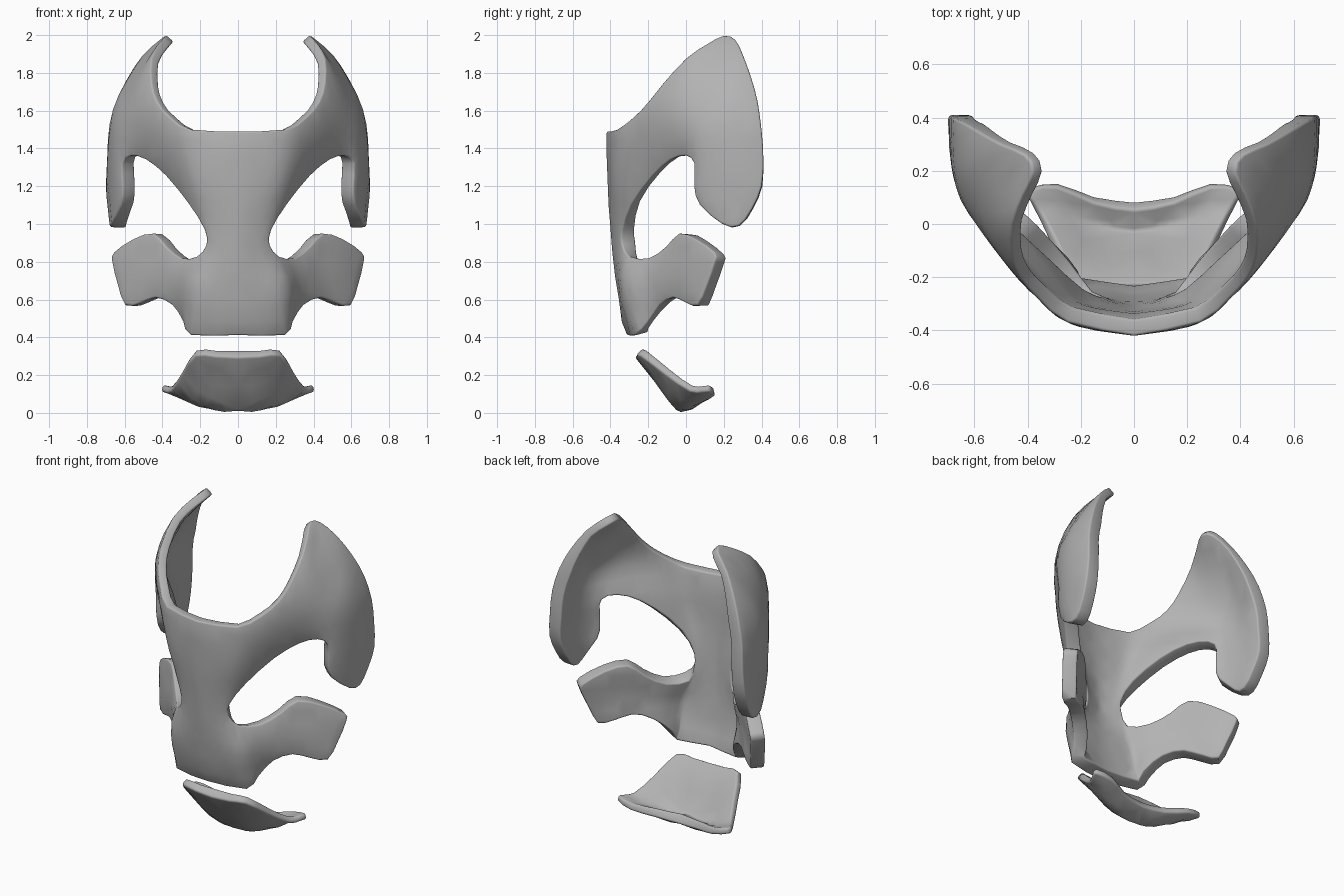
import bpy, bmesh
from math import log
from mathutils import Vector
from mathutils.geometry import delaunay_2d_cdt, intersect_point_line

if "Cube" in bpy.data.objects:
    bpy.data.objects.remove(bpy.data.objects["Cube"], do_unlink=True)

grey = bpy.data.materials.new("plain_grey")
grey.use_nodes = True
colour = (0.45, 0.45, 0.45, 1)
grey.diffuse_color = colour
grey.node_tree.nodes["Principled BSDF"].inputs["Base Color"].default_value = colour


def smooth_rim(points):
    """Round an open rim by adding one curve point in each span."""
    pts = [Vector(p) for p in points]
    out = []
    for i in range(len(pts) - 1):
        a, b, c, d = (pts[max(0, min(j, len(pts) - 1))] for j in range(i - 1, i + 3))
        out += [b, (b + c) * 0.5625 - (a + d) * 0.0625]
    return out + [pts[-1]]


def inside(p, loop):
    hit = False
    for a, b in zip(loop, loop[1:] + loop[:1]):
        if (a.y > p.y) != (b.y > p.y):
            if p.x < a.x + (p.y - a.y) * (b.x - a.x) / (b.y - a.y):
                hit = not hit
    return hit


def clearance(p, loop):
    best = 10
    for a, b in zip(loop, loop[1:] + loop[:1]):
        q, t = intersect_point_line(p, a, b)
        q = a.lerp(b, max(0, min(1, t)))
        best = min(best, (p - q.to_2d()).length)
    return best


def bend(p, q):
    r = (p - q).length
    return r * r * log(r) if r > 1e-6 else 0


def bent_sheet(points, stiffness):
    """Return the depth function of a thin springy sheet through the points."""
    sites = [p.to_2d() for p in points]
    n = len(sites)
    rows = []
    for i, p in enumerate(sites):
        row = [bend(p, q) for q in sites] + [1, p.x, p.y, points[i].z]
        row[i] += stiffness
        rows.append(row)
    for k in range(3):
        rows.append([(1, q.x, q.y)[k] for q in sites] + [0] * 4)
    size = n + 3
    for k in range(size):
        best = max(range(k, size), key=lambda r: abs(rows[r][k]))
        rows[k], rows[best] = rows[best], rows[k]
        for r in range(k + 1, size):
            f = rows[r][k] / rows[k][k]
            if f:
                rows[r] = [a - f * b for a, b in zip(rows[r], rows[k])]
    w = [0] * size
    for k in reversed(range(size)):
        rest = sum(rows[k][j] * w[j] for j in range(k + 1, size))
        w[k] = (rows[k][size] - rest) / rows[k][k]
    return lambda p: (sum(c * bend(p, q) for c, q in zip(w, sites))
                      + w[n] + w[n + 1] * p.x + w[n + 2] * p.y)


def build_shell(name, rim, centre, anchors, unfold, fold, thickness, thinning, bevel, step=0.08):
    """Fill a half outline with a springy sheet, then mirror and thicken it."""
    edge = [unfold(p) for p in smooth_rim(rim) + [Vector(c) for c in centre]]
    pins = [unfold(Vector(p)) for p in anchors]
    loop = [p.to_2d() for p in edge]
    flat = list(loop)
    sheet = bent_sheet(edge + pins, 0.0006)

    # even interior points, clear of the rim
    us, vs = [p.x for p in loop], [p.y for p in loop]
    for j in range(int((max(vs) - min(vs)) / step) + 1):
        for i in range(int((max(us) - min(us)) / step) + 2):
            p = Vector((min(us) + (i + j % 2 / 2) * step, min(vs) + j * step))
            if inside(p, loop) and clearance(p, loop) > step * 0.6:
                flat.append(p)
    ring = [(i, (i + 1) % len(loop)) for i in range(len(loop))]
    verts, _, faces, origin, _, _ = delaunay_2d_cdt(flat, ring, [], 1, 1e-5)

    bm = bmesh.new()
    on_centre = {0} | set(range(len(loop) - len(centre) - 1, len(loop)))
    made = []
    for v, ids in zip(verts, origin):
        co = Vector(fold(v.x, v.y, sheet(v)))
        if on_centre & set(ids):
            co.x = 0
        made.append(bm.verts.new(co))
    for f in faces:
        bm.faces.new([made[k] for k in f])
    bmesh.ops.delete(bm, geom=[v for v in bm.verts if not v.link_faces], context='VERTS')
    bm.normal_update()
    if sum(f.normal.y * f.calc_area() for f in bm.faces) > 0:
        bmesh.ops.reverse_faces(bm, faces=bm.faces[:])
    mesh = bpy.data.meshes.new(name)
    bm.to_mesh(mesh)
    bm.free()
    mesh.materials.append(grey)
    obj = bpy.data.objects.new(name, mesh)
    bpy.context.collection.objects.link(obj)
    group = obj.vertex_groups.new(name="thickness")
    for v in mesh.vertices:
        group.add([v.index], thinning(v.co), 'REPLACE')

    mirror = obj.modifiers.new("mirror", 'MIRROR')
    mirror.use_clip = True
    solid = obj.modifiers.new("thickness", 'SOLIDIFY')
    solid.thickness = thickness
    solid.offset = -1
    solid.use_quality_normals = True
    solid.vertex_group = group.name
    round_edge = obj.modifiers.new("rounded_rim", 'BEVEL')
    round_edge.width = bevel
    round_edge.segments = 3
    round_edge.angle_limit = 1.0

    bpy.ops.object.select_all(action='DESELECT')
    obj.select_set(True)
    bpy.context.view_layer.objects.active = obj
    for m in [m.name for m in obj.modifiers]:
        bpy.ops.object.modifier_apply(modifier=m)
    bpy.ops.object.shade_smooth_by_angle(angle=0.9)


# face plate: brow, horn-like temple wing, eye opening, cheek wing, muzzle
face_rim = [
    (0, -.42, 1.49), (.25, -.37, 1.5), (.36, -.28, 1.565), (.43, -.2, 1.65),
    (.46, -.12, 1.75), (.46, 0, 1.88), (.42, .11, 1.955), (.38, .2, 2),
    (.41, .26, 1.98), (.5, .3, 1.9), (.58, .345, 1.78), (.64, .38, 1.65),
    (.68, .4, 1.5), (.69, .41, 1.35), (.7, .4, 1.2), (.69, .35, 1.08),
    (.68, .28, .99), (.67, .19, 1), (.62, .07, 1.1), (.61, .04, 1.2),
    (.615, .04, 1.32), (.57, 0, 1.36), (.49, -.08, 1.34), (.38, -.18, 1.25),
    (.26, -.29, 1.1), (.18, -.34, .97), (.17, -.34, .89), (.22, -.3, .83),
    (.3, -.2, .82), (.38, -.11, .88), (.45, -.04, .95), (.56, .05, .92),
    (.66, .15, .85), (.67, .15, .8), (.64, .11, .68), (.6, .06, .57),
    (.52, 0, .58), (.44, -.07, .61), (.35, -.14, .57), (.29, -.2, .48),
    (.25, -.27, .41), (0, -.31, .41)]
face_centre = [(0, -.34, .48), (0, -.355, .6), (0, -.375, .72), (0, -.39, .85),
               (0, -.4, .98), (0, -.41, 1.1), (0, -.415, 1.23), (0, -.42, 1.36)]
crease = [(.25, -.37, 1.41), (.24, -.37, 1.3), (.22, -.365, 1.18),
          (.25, -.32, .73), (.26, -.31, .62), (.255, -.29, .51)]
temple = [(.44, -.19, 1.45), (.55, -.06, 1.5), (.63, .05, 1.5), (.67, .15, 1.48),
          (.69, .28, 1.42), (.67, .15, 1.3), (.695, .28, 1.24), (.67, .25, 1.58),
          (.59, .12, 1.7), (.62, .24, 1.71), (.53, .16, 1.83)]
cheek = [(.37, -.15, .73), (.52, -.01, .75), (.61, .08, .77)]
build_shell("face_plate", face_rim, face_centre, crease + temple + cheek,
            lambda p: Vector((p.x + p.y, p.z, p.x - p.y)),
            lambda u, v, w: ((u + w) / 2, (u - w) / 2, v), 0.085,
            lambda p: min(1, max(0.6, 1 - (p.z - 1.35) * 2, p.y * 2 + 1.9 - p.z)), 0.026)

# chin guard: sloping front that curls up at the back
chin_rim = [
    (0, -.27, .295), (.12, -.265, .3), (.23, -.245, .305), (.3, -.11, .205), (.36, .02, .115),
    (.39, .08, .11), (.4, .13, .11), (.29, .155, .09), (.15, .105, .065), (0, .085, .055)]
chin_anchors = [(.1, -.04, .012), (.2, -.01, .03), (.3, .04, .07),
                (.2, -.13, .165), (.1, -.155, .155)]
build_shell("chin_guard", chin_rim, [(0, -.045, .005), (0, -.155, .152)], chin_anchors,
            lambda p: p.copy(), lambda u, v, w: (u, v, w),
            0.06, lambda p: 1 - p.x, 0.015, 0.06)
